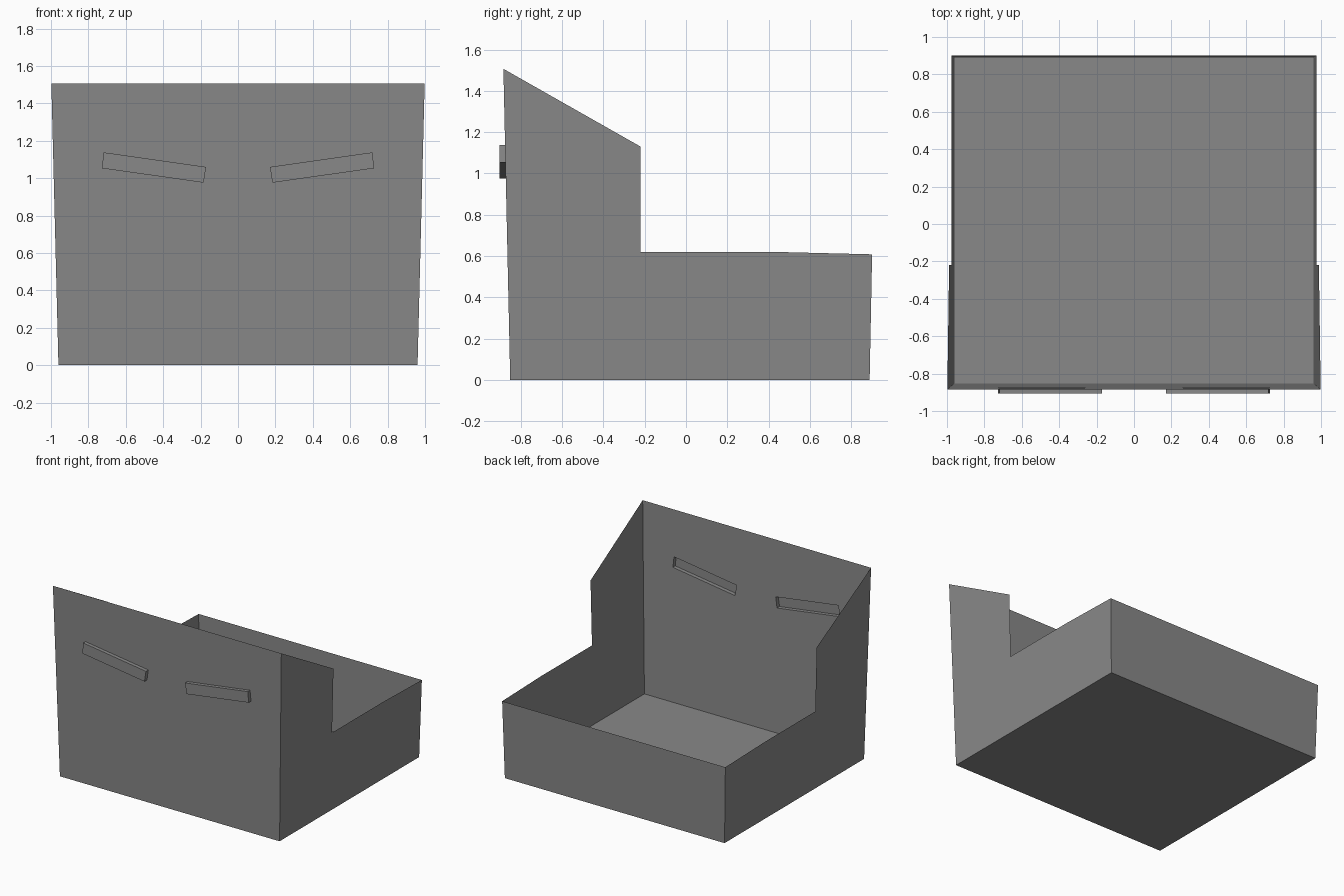
import bpy, bmesh
from mathutils import Vector

if "Cube" in bpy.data.objects:
    bpy.data.objects.remove(bpy.data.objects["Cube"])

grey = bpy.data.materials.new("plain grey")
grey.diffuse_color = (0.25, 0.25, 0.25, 1.0)
grey.use_nodes = True
grey.node_tree.nodes["Principled BSDF"].inputs["Base Color"].default_value = grey.diffuse_color

TOP = 1.507


def side_x(z):
    """Half width of the tapered bin at height z."""
    return 0.96 + 0.038 * z / TOP


def front_y(z):
    """Depth of the leaning front wall at height z."""
    return -0.852 - 0.033 * z / TOP


def finish(bm, name):
    bmesh.ops.remove_doubles(bm, verts=bm.verts, dist=1e-4)
    bmesh.ops.recalc_face_normals(bm, faces=bm.faces)
    mesh = bpy.data.meshes.new(name)
    bm.to_mesh(mesh)
    bm.free()
    mesh.materials.append(grey)
    obj = bpy.data.objects.new(name, mesh)
    bpy.context.collection.objects.link(obj)
    return obj


def face(bm, points):
    return bm.faces.new([bm.verts.new(p) for p in points])


# Stepped side outline (y, z), and slanted grip outline on the front (x, z)
side = [(front_y(0), 0), (0.89, 0), (0.902, 0.608), (0.42, 0.62),
        (-0.22, 0.62), (-0.22, 1.13), (front_y(TOP), TOP)]
grip = [(0.171, 1.06), (0.719, 1.138), (0.727, 1.053), (0.184, 0.976)]

# Thin open bin: floor, back wall and two stepped side walls
bm = bmesh.new()
for s in (-1, 1):
    face(bm, [(s * side_x(z), y, z) for y, z in side])
for (y0, z0), (y1, z1) in (side[0:2], side[1:3]):
    face(bm, [(-side_x(z0), y0, z0), (side_x(z0), y0, z0),
              (side_x(z1), y1, z1), (-side_x(z1), y1, z1)])

# Front wall with two grip openings
wall = [(-side_x(0), 0), (side_x(0), 0), (side_x(TOP), TOP), (-side_x(TOP), TOP)]
edges = []
for loop in (wall, grip, [(-x, z) for x, z in grip]):
    vs = [bm.verts.new((x, front_y(z), z)) for x, z in loop]
    edges += [bm.edges.new((vs[i], vs[i - 1])) for i in range(4)]
bmesh.ops.triangle_fill(bm, edges=edges, use_beauty=True,
                        normal=Vector((0, -1, 0)))
finish(bm, "bin_body")

# Hollow grips pushed out of the front wall, open on the inside
for s, name in ((1, "right_grip"), (-1, "left_grip")):
    bm = bmesh.new()
    back = [(s * x, front_y(z), z) for x, z in grip]
    front = [(s * x, -0.905, z) for x, z in grip]
    face(bm, front)
    for i in range(4):
        face(bm, [back[i - 1], back[i], front[i], front[i - 1]])
    finish(bm, name)
